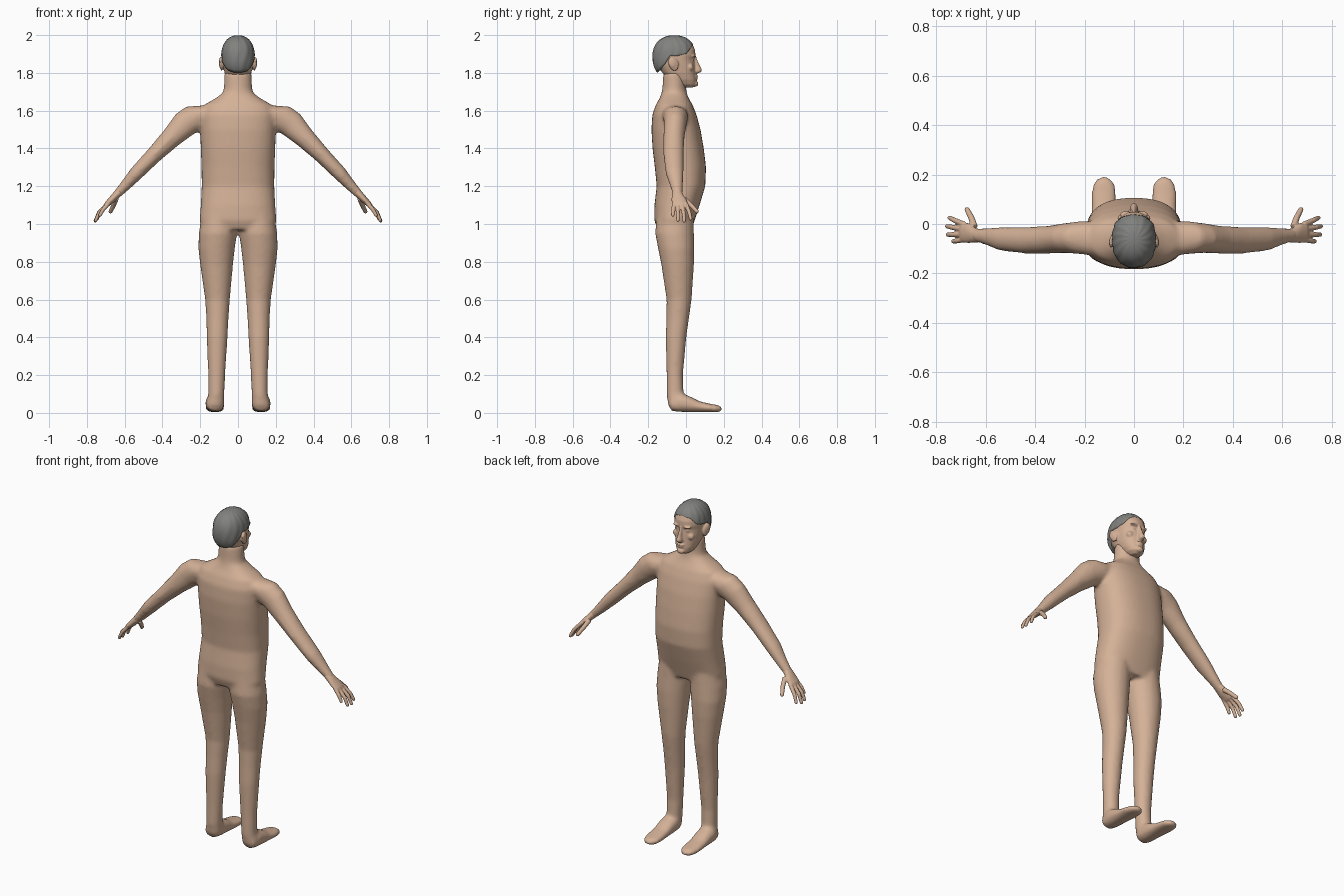
import bpy, bmesh, math
from mathutils import Vector, Matrix

cube = bpy.data.objects.get("Cube")
if cube:
    bpy.data.objects.remove(cube, do_unlink=True)

X, Y, Z = Vector((1, 0, 0)), Vector((0, 1, 0)), Vector((0, 0, 1))


def material(name, rgb):
    m = bpy.data.materials.new(name)
    m.use_nodes = True
    m.diffuse_color = (*rgb, 1)
    m.node_tree.nodes["Principled BSDF"].inputs["Base Color"].default_value = (*rgb, 1)
    return m


skin = material("skin", (0.66, 0.44, 0.31))
hair_grey = material("hair grey", (0.22, 0.22, 0.21))


def loft(bm, rings, u, v, power=2.0, n=28):
    """Skin closed superellipse rings (x, y, z, radius along u, radius along v)."""
    loops = []
    for x, y, z, ru, rv in rings:
        loop = []
        for i in range(n):
            a = math.tau * i / n
            c, s = math.cos(a), math.sin(a)
            k = (abs(c) ** power + abs(s) ** power) ** (-1 / power)
            loop.append(bm.verts.new(Vector((x, y, z)) + u * (ru * c * k) + v * (rv * s * k)))
        loops.append(loop)
    for a, b in zip(loops, loops[1:]):
        for i in range(n):
            j = (i + 1) % n
            bm.faces.new((a[i], a[j], b[j], b[i]))
    bm.faces.new(loops[0])
    bm.faces.new(loops[-1])


def blob(bm, center, radii, tilt=0.0):
    m = Matrix.Translation(center) @ Matrix.Rotation(tilt, 4, 'X') @ Matrix.Diagonal((*radii, 1))
    bmesh.ops.create_uvsphere(bm, u_segments=20, v_segments=12, radius=1, matrix=m)


def finish(bm, name, mat, voxel=0, smooth=0):
    bmesh.ops.recalc_face_normals(bm, faces=bm.faces)
    for f in bm.faces:
        f.smooth = True
    me = bpy.data.meshes.new(name)
    bm.to_mesh(me)
    bm.free()
    me.materials.append(mat)
    ob = bpy.data.objects.new(name, me)
    bpy.context.collection.objects.link(ob)
    if voxel:
        r = ob.modifiers.new("fuse", 'REMESH')
        r.mode = 'VOXEL'
        r.voxel_size = voxel
        r.use_smooth_shade = True
        s = ob.modifiers.new("soften", 'SMOOTH')
        s.factor = 0.5
        s.iterations = smooth
    return ob


def upright(rows):
    """Rows of (height, back, front, inner x, outer x) to horizontal rings."""
    return [((i + o) / 2, (b + f) / 2, z, (o - i) / 2, (f - b) / 2) for z, b, f, i, o in rows]


# Body: torso, neck, legs, feet and arms fused together
body = bmesh.new()
torso = [(0.97, -.15, .03, .19), (1.02, -.168, .046, .203), (1.1, -.167, .072, .197),
         (1.2, -.155, .102, .192), (1.3, -.165, .106, .193), (1.4, -.177, .094, .197),
         (1.5, -.183, .077, .2), (1.58, -.178, .055, .2), (1.63, -.16, .035, .18),
         (1.665, -.14, .015, .12), (1.69, -.13, .005, .085)]
loft(body, upright([(z, b, f, -w, w) for z, b, f, w in torso]), X, Y, 2.4, 40)
neck = [(1.6, -.15, .02, .1), (1.68, -.133, .008, .085), (1.72, -.125, 0, .075), (1.8, -.12, 0, .072)]
loft(body, upright([(z, b, f, -w, w) for z, b, f, w in neck]), X, Y)

leg = [(1.06, -.155, .04, .005, .19), (0.95, -.163, .042, .005, .208), (0.87, -.148, .045, .017, .21),
       (0.78, -.13, .042, .027, .2), (0.6, -.103, .03, .043, .174), (0.5, -.104, .016, .05, .168),
       (0.4, -.108, .002, .055, .166), (0.2, -.103, -.016, .068, .158),
       (0.1, -.103, -.012, .072, .158), (0.04, -.095, 0, .072, .17), (0.015, -.075, 0, .085, .16)]
foot = [(-.08, .045, .04, .035), (-.03, .055, .05, .05), (.02, .046, .05, .042), (.07, .033, .049, .029),
        (.12, .027, .051, .023), (.16, .023, .045, .02), (.182, .021, .03, .016), (.191, .02, .012, .008)]
arm = [(.15, -.06, 1.585, .07, .06), (.22, -.055, 1.565, .066, .08), (.28, -.057, 1.53, .06, .072),
       (.35, -.064, 1.46, .056, .056), (.44, -.066, 1.37, .054, .044), (.54, -.06, 1.267, .048, .038),
       (.6, -.05, 1.2, .034, .029), (.635, -.046, 1.163, .028, .024), (.65, -.044, 1.148, .026, .02)]
for s in (1, -1):
    loft(body, [(s * x, y, z, a, b) for x, y, z, a, b in upright(leg)], X, Y)
    loft(body, [(s * .122, y, z, a, b) for y, z, a, b in foot], X, Z, 2.3)
    loft(body, [(s * x, y, z, a, b) for x, y, z, a, b in arm], Y, Vector((s, 0, 1)).normalized())
finish(body, "body", skin, 0.01, 9)

# Hands: palm, four fingers and a thumb
fingers = [((.683, -.062, 1.112), (.715, -.068, 1.075), (.732, -.07, 1.045)),
           ((.69, -.042, 1.108), (.735, -.043, 1.06), (.754, -.043, 1.018)),
           ((.69, -.021, 1.108), (.737, -.013, 1.06), (.757, -.009, 1.014)),
           ((.686, -.002, 1.112), (.728, .016, 1.065), (.747, .026, 1.025)),
           ((.645, -.012, 1.135), (.658, .026, 1.1), (.676, .06, 1.064))]
palm = [(.625, -.048, 1.172, .026, .022), (.648, -.044, 1.15, .031, .02), (.67, -.037, 1.127, .04, .018),
        (.692, -.033, 1.106, .041, .015), (.702, -.032, 1.096, .034, .01)]
for s, side in ((1, "left"), (-1, "right")):
    hand = bmesh.new()
    out = Vector((s, 0, 1)).normalized()
    loft(hand, [(s * x, y, z, a, b) for x, y, z, a, b in palm], Y, out)
    for k, path in enumerate(fingers):
        pts = [Vector((s * x, y, z)) for x, y, z in path]
        d = (pts[2] - pts[0]).normalized()
        u = d.cross(out).normalized()
        r = 0.0125 if k == 4 else 0.0105
        rows = [(*pts[0], r * 1.1, r * 1.1), (*pts[1], r, r), (*pts[2], r * .85, r * .85),
                (*(pts[2] + d * .006), r * .45, r * .45)]
        loft(hand, rows, u, u.cross(d), 2, 14)
    finish(hand, side + "_hand", skin, 0.0035, 3)

# Head with face features and ears
head = bmesh.new()
skull = [(1.722, -.03, .035, .025), (1.738, -.06, .054, .045), (1.765, -.09, .054, .06),
         (1.8, -.125, .05, .071), (1.84, -.152, .047, .078), (1.87, -.16, .043, .081),
         (1.895, -.16, .05, .082), (1.92, -.158, .048, .08), (1.95, -.145, .036, .07),
         (1.97, -.12, .01, .052), (1.982, -.09, -.02, .03)]
loft(head, upright([(z, b, f, -w, w) for z, b, f, w in skull]), X, Y, 2.25, 36)
nose = [(1.892, .04, .008, .012), (1.865, .047, .009, .015), (1.835, .055, .012, .02),
        (1.815, .058, .017, .028), (1.803, .052, .017, .026), (1.797, .045, .011, .015)]
loft(head, [(0, y, z, a, b) for z, y, a, b in nose], X, Y, 2, 16)
blob(head, (0, .052, 1.783), (.024, .012, .006))     # upper lip
blob(head, (0, .05, 1.77), (.021, .013, .006))       # lower lip
blob(head, (0, .046, 1.743), (.024, .02, .017))      # chin
for s in (1, -1):
    blob(head, (s * .033, .039, 1.888), (.024, .014, .007))    # brow
    blob(head, (s * .031, .031, 1.866), (.014, .011, .008))    # eye
    blob(head, (s * .045, .022, 1.83), (.022, .018, .02))      # cheek
    blob(head, (s * .087, -.066, 1.848), (.009, .026, .038), .25)   # ear
    blob(head, (s * .093, -.074, 1.854), (.008, .021, .03), .25)    # ear rim
finish(head, "head", skin, 0.0045, 3)

# Hair: a wavy cap whose lower edge follows the hairline
cap = bmesh.new()
COLS, ROWS = 72, 16
hairline = [(0, 34), (28, 30), (50, 12), (80, 6), (105, 6), (125, -22), (150, -38), (180, -42)]


def edge_angle(t):
    for (a, p), (b, q) in zip(hairline, hairline[1:]):
        if t <= b:
            return math.radians(p + (q - p) * (t - a) / (b - a))
    return math.radians(hairline[-1][1])


def cap_point(az, el, scale):
    d = Vector((math.sin(az) * math.cos(el), math.cos(az) * math.cos(el), math.sin(el)))
    p = 2.25
    k = sum(abs(c / r) ** p for c, r in zip(d, (.089, .115, .118))) ** (-1 / p)
    wave = 1 + .014 * math.cos(el) * math.sin(14 * az + 2 * math.sin(3 * el))
    return Vector((0, -.062, 1.881)) + d * (k * scale * wave)


grid = []
for j in range(-1, ROWS):
    row = []
    for i in range(COLS):
        az = math.tau * i / COLS
        low = edge_angle(abs(math.degrees(az) - 360 * (i > COLS // 2)))
        el = low + (math.pi / 2 - low) * max(j, 0) / ROWS
        row.append(cap.verts.new(cap_point(az, el, 0.86 if j < 0 else 1)))
    grid.append(row)
for a, b in zip(grid, grid[1:]):
    for i in range(COLS):
        j = (i + 1) % COLS
        cap.faces.new((a[i], a[j], b[j], b[i]))
crown = cap.verts.new(cap_point(0, math.pi / 2, 1))
for i in range(COLS):
    cap.faces.new((grid[-1][i], grid[-1][(i + 1) % COLS], crown))
finish(cap, "hair", hair_grey)
